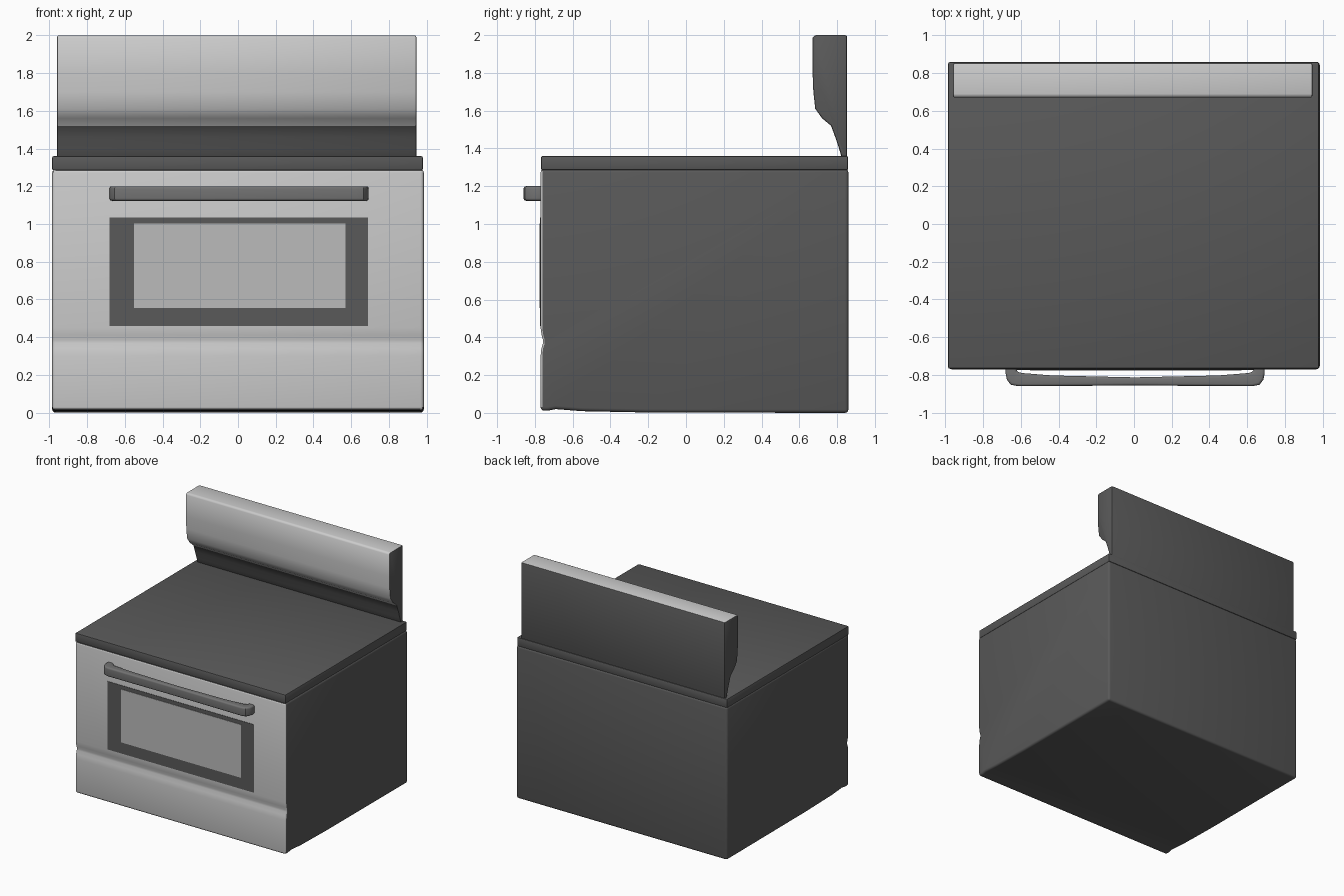
import bpy, bmesh
from mathutils import Vector

if "Cube" in bpy.data.objects:
    bpy.data.objects.remove(bpy.data.objects["Cube"])


def material(name, v):
    m = bpy.data.materials.new(name)
    m.diffuse_color = (v, v, v, 1)
    m.use_nodes = True
    m.node_tree.nodes["Principled BSDF"].inputs["Base Color"].default_value = m.diffuse_color
    return m


LIGHT = material("light_enamel", 0.8)
DARK = material("dark_enamel", 0.1)
GLASS = material("window_glass", 0.5)
METAL = material("handle_metal", 0.17)


def extrude(name, pts, axis, lo, hi, mats, bevel=0.0, segments=3, angle=0.65, is_light=None):
    """Extrude a closed profile: axis 'x' takes (y, z) points, axis 'z' takes (x, y)."""
    bm = bmesh.new()
    place = (lambda p, t: (t, p[0], p[1])) if axis == 'x' else (lambda p, t: (p[0], p[1], t))
    a = [bm.verts.new(place(p, lo)) for p in pts]
    b = [bm.verts.new(place(p, hi)) for p in pts]
    n = len(pts)
    bm.faces.new(a)
    bm.faces.new(b[::-1])
    for i in range(n):
        j = (i + 1) % n
        bm.faces.new((a[i], b[i], b[j], a[j]))
    bmesh.ops.recalc_face_normals(bm, faces=bm.faces)
    bm.normal_update()
    if is_light:
        for f in bm.faces:
            f.material_index = int(is_light(f.normal, f.calc_center_median()))
    me = bpy.data.meshes.new(name)
    bm.to_mesh(me)
    bm.free()
    for m in mats:
        me.materials.append(m)
    ob = bpy.data.objects.new(name, me)
    bpy.context.collection.objects.link(ob)
    bpy.ops.object.select_all(action='DESELECT')
    ob.select_set(True)
    bpy.context.view_layer.objects.active = ob
    if bevel:
        mod = ob.modifiers.new("round_edges", 'BEVEL')
        mod.width, mod.segments = bevel, segments
        mod.limit_method, mod.angle_limit = 'ANGLE', angle
        bpy.ops.object.convert(target='MESH')
    bpy.ops.object.shade_smooth_by_angle(angle=0.6)
    return ob


def rect(x0, x1, y0, y1):
    return [(x0, y0), (x1, y0), (x1, y1), (x0, y1)]


# Oven body: light front with the groove between door and drawer
body = [(-0.77, 0.012), (-0.77, 0.30), (-0.766, 0.34), (-0.757, 0.368), (-0.757, 0.385),
        (-0.764, 0.41), (-0.77, 0.45), (-0.77, 1.29), (0.86, 1.29), (0.86, 0.0),
        (-0.2, 0.002), (-0.55, 0.009), (-0.69, 0.02), (-0.73, 0.012)]
extrude("oven_body", body, 'x', -0.985, 0.985, [DARK, LIGHT], 0.018,
        is_light=lambda n, c: n.y < -0.7)

# Cooktop slab
extrude("cooktop", rect(-0.985, 0.98, -0.767, 0.858), 'z', 1.285, 1.36, [DARK], 0.008, 2)

# Backsplash: light control face over a dark curved foot
splash = [(0.68, 2.0), (0.67, 1.985), (0.67, 1.80), (0.674, 1.70), (0.684, 1.61),
          (0.72, 1.56), (0.768, 1.52), (0.79, 1.46), (0.81, 1.40), (0.825, 1.35),
          (0.853, 1.35), (0.853, 2.0)]
extrude("backsplash", splash, 'x', -0.96, 0.946, [DARK, LIGHT], 0.01, 2, 0.9,
        is_light=lambda n, c: abs(n.x) < 0.5 and n.y < 0.5 and c.z > 1.52)

# Door window: dark surround and paler glass
extrude("window_frame", rect(-0.68, 0.69, -0.773, -0.76), 'z', 0.46, 1.035, [DARK])
extrude("window_glass", rect(-0.55, 0.57, -0.776, -0.765), 'z', 0.555, 1.003, [GLASS])

# Door handle: half outline mirrored about its centre
half = [(0, -0.856), (0.62, -0.86), (0.66, -0.852), (0.68, -0.825), (0.687, -0.79),
        (0.685, -0.755), (0.63, -0.755), (0.628, -0.782), (0.60, -0.79),
        (0.44, -0.803), (0, -0.813)]
mirrored = [(-x, y) for x, y in half[-2:0:-1]]
outline = [(x + 0.006, y) for x, y in half + mirrored]
extrude("door_handle", outline, 'z', 1.123, 1.2, [METAL], 0.02, 4, 1.0)
